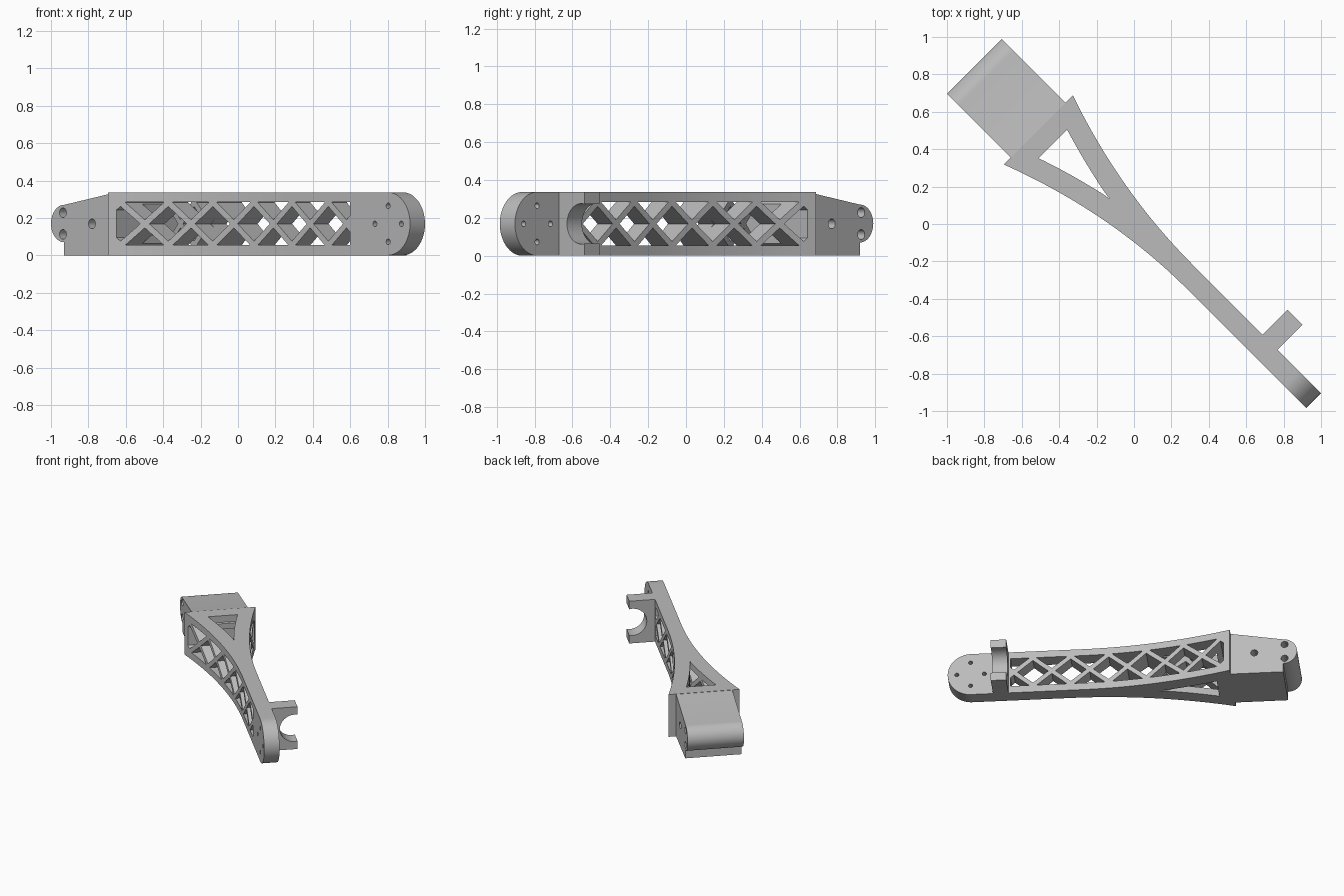
import bpy, bmesh, math
from mathutils import Matrix, Vector

if "Cube" in bpy.data.objects:
    bpy.data.objects.remove(bpy.data.objects["Cube"])

H = 0.337                                  # overall height
MID = H / 2
TURN = Matrix.Rotation(-math.pi / 4, 4, 'Z')   # arm runs diagonally

grey = bpy.data.materials.new("grey_plastic")
grey.diffuse_color = (0.5, 0.5, 0.5, 1)
grey.use_nodes = True
grey.node_tree.nodes["Principled BSDF"].inputs["Base Color"].default_value = grey.diffuse_color


def prism(name, pts, lo, hi, axis):
    """Extrude a closed outline. axis 'z': points are (u, v); axis 'v': points are (u, z)."""
    bm = bmesh.new()

    def place(p, d):
        return (p[0], p[1], d) if axis == 'z' else (p[0], d, p[1])
    a = [bm.verts.new(place(p, lo)) for p in pts]
    b = [bm.verts.new(place(p, hi)) for p in pts]
    bm.faces.new(a)
    bm.faces.new(b[::-1])
    n = len(pts)
    for i in range(n):
        j = (i + 1) % n
        bm.faces.new((a[i], b[i], b[j], a[j]))
    bmesh.ops.recalc_face_normals(bm, faces=bm.faces)
    me = bpy.data.meshes.new(name)
    bm.to_mesh(me)
    bm.free()
    ob = bpy.data.objects.new(name, me)
    bpy.context.collection.objects.link(ob)
    return ob


def arc(cx, cy, r, a0, a1, n):
    return [(cx + r * math.cos(math.radians(a0 + (a1 - a0) * i / n)),
             cy + r * math.sin(math.radians(a0 + (a1 - a0) * i / n))) for i in range(n + 1)]


def circle(cx, cy, r, n=24):
    return arc(cx, cy, r, 0, 360, n)[:-1]


def boolean(ob, cutter, op='DIFFERENCE'):
    """Apply a boolean and throw the helper away."""
    m = ob.modifiers.new("cut", 'BOOLEAN')
    m.operation, m.object, m.solver = op, cutter, 'EXACT'
    cutter.hide_render = True
    bpy.context.view_layer.update()
    dg = bpy.context.evaluated_depsgraph_get()
    me = bpy.data.meshes.new_from_object(ob.evaluated_get(dg))
    ob.modifiers.clear()
    ob.data = me
    bpy.data.objects.remove(cutter)


def drill(ob, holes, r):
    for u, z in holes:
        boolean(ob, prism("drill", circle(u, z, r), -0.6, 0.6, 'v'))


def finish(ob):
    ob.data.materials.clear()
    ob.data.materials.append(grey)
    ob.data.transform(TURN)
    bpy.ops.object.select_all(action='DESELECT')
    ob.select_set(True)
    bpy.context.view_layer.objects.active = ob
    bpy.ops.object.shade_smooth_by_angle(angle=math.radians(25))


# Curved side edges of the forked arm
def upper(u):
    return 0.068 + 0.157 * max(0, 0.374 - u) ** 2


def lower(u):
    return -0.045 - 0.163 * max(0, 0.45 - u) ** 2


U0, TIP, LEG = -0.717, 1.346, 0.116

# Arm outline, then the tapering opening between the two legs
us = [U0 + (0.46 - U0) * i / 26 for i in range(27)] + [TIP]
arm = prism("arm", [(u, lower(u)) for u in us] + [(u, upper(u)) for u in us[::-1]], 0, H, 'z')
hs = [-0.61 + 0.425 * i / 12 for i in range(12)]
fork = [(u, lower(u) + LEG) for u in hs] + [(-0.183, 0.003)] + [(u, upper(u) - LEG) for u in hs[::-1]]
boolean(arm, prism("fork_cutter", fork, -0.1, H + 0.1, 'z'))

# Rounded motor end
side = [(-0.9, -0.1), (1.0, -0.1), (1.0, 0)] + arc(TIP - MID, MID, MID, -90, 90, 32) \
    + [(1.0, H), (1.0, H + 0.1), (-0.9, H + 0.1)]
boolean(arm, prism("end_shape", side, -0.6, 0.6, 'v'), 'INTERSECT')

# Lattice windows: a long slot minus two families of diagonal bars
PITCH, Z0, Z1, W = 0.275, 0.055, 0.284, 0.026
slot = prism("slot", [(-0.67, Z0), (0.89, Z0), (0.89, Z1), (-0.67, Z1)], -0.5, 0.5, 'v')
run = 0.2 * PITCH / (Z1 - Z0)
for s in (-1, 1):
    for k in range(-1, 8):
        c = 0.59 + PITCH - PITCH * k
        bar = [(c - s * run - W, MID - 0.2), (c - s * run + W, MID - 0.2),
               (c + s * run + W, MID + 0.2), (c + s * run - W, MID + 0.2)]
        boolean(slot, prism("bar", bar, -0.6, 0.6, 'v'))
boolean(arm, slot)

# Motor screw holes
drill(arm, [(1.08, MID), (1.28, MID), (1.18, MID + 0.096), (1.18, MID - 0.096)], 0.015)
finish(arm)

# Hinge block with sloping top, rounded nose and a step underneath
nose = [(U0, 0), (-1.1, 0), (-1.1, 0.07)] + arc(-1.1, 0.17, 0.1, 270, 90, 28)[1:] + [(U0, H - 0.002)]
block = prism("mounting_block", nose, -0.214, 0.199, 'v')
drill(block, [(-1.11, 0.228), (-1.11, 0.112), (-0.89, MID)], 0.026)
finish(block)

# Open clamp on the side of the arm
clamp = prism("clamp", [(0.905, 0.068), (1.017, 0.068), (1.017, 0.257), (0.905, 0.257)], 0, H, 'z')
cut = prism("clamp_cutter", circle(0, 0, 0.107, 40), -0.2, 0.2, 'v')
cut.data.transform(Matrix.Translation(Vector((0.96, 0.235, MID))) @ Matrix.Rotation(math.pi / 2, 4, 'Z'))
boolean(clamp, cut)
finish(clamp)
